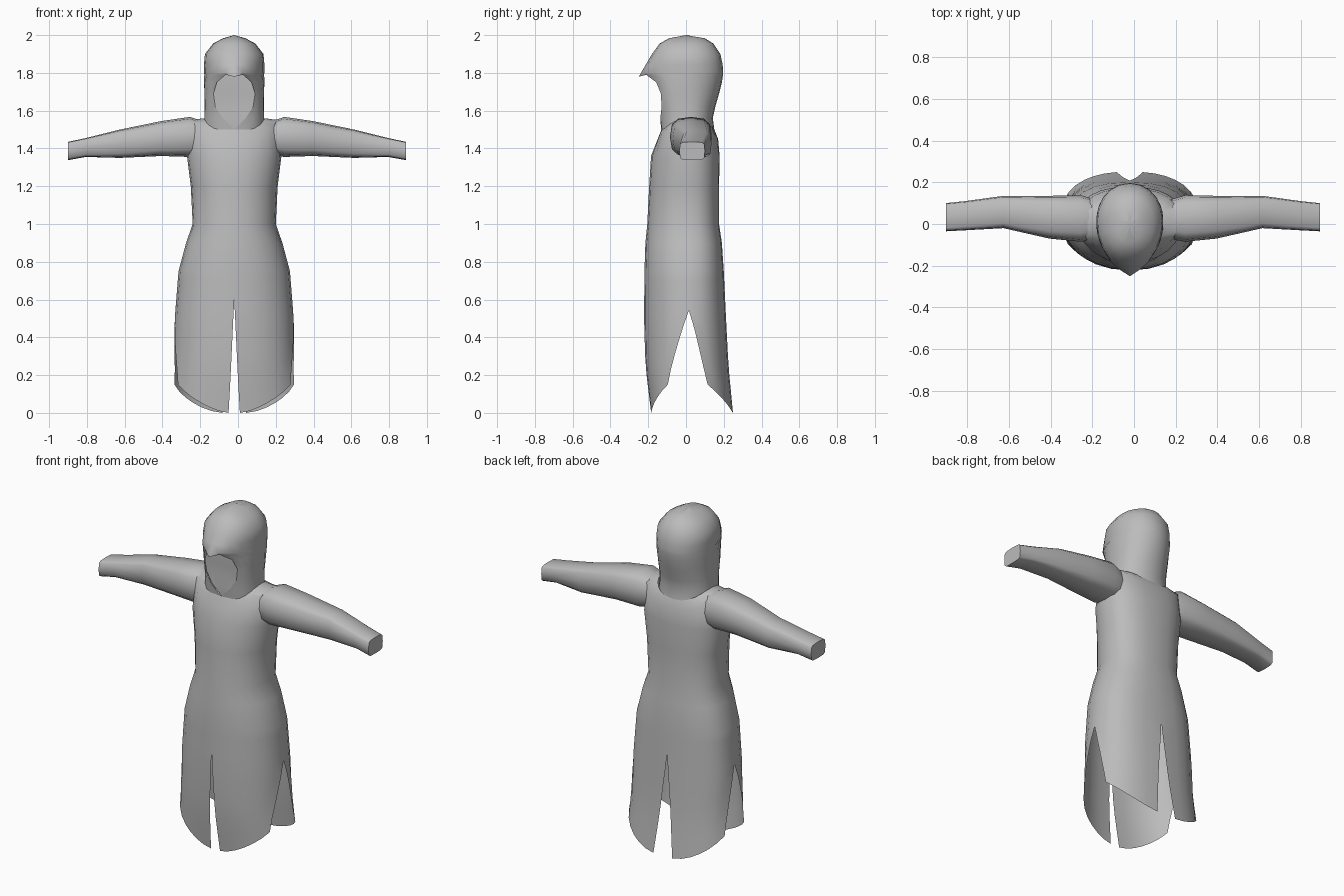
import bpy, bmesh, math

cube = bpy.data.objects.get("Cube")
if cube:
    bpy.data.objects.remove(cube)

cloth = bpy.data.materials.new("grey cloth")
cloth.use_nodes = True
GREY = (0.5, 0.5, 0.5, 1)
cloth.diffuse_color = GREY
cloth.node_tree.nodes["Principled BSDF"].inputs["Base Color"].default_value = GREY

CENTRE = -0.02
PI = math.pi


def add_grid(bm, rows, closed=False):
    """Join rows of points into quads and return the rows of vertices."""
    vs = [[bm.verts.new(p) for p in row] for row in rows]
    n = len(rows[0])
    for upper, lower in zip(vs, vs[1:]):
        for c in range(n if closed else n - 1):
            d = (c + 1) % n
            bm.faces.new((upper[c], lower[c], lower[d], upper[d]))
    return vs


def finish(name, bm, x, angle):
    """Turn half a part into a mirrored, smooth shaded object."""
    bmesh.ops.remove_doubles(bm, verts=bm.verts, dist=0.0005)
    mesh = bpy.data.meshes.new(name)
    bm.to_mesh(mesh)
    bm.free()
    mesh.materials.append(cloth)
    ob = bpy.data.objects.new(name, mesh)
    bpy.context.collection.objects.link(ob)
    ob.location.x = x
    mirror = ob.modifiers.new("Mirror", 'MIRROR')
    mirror.use_clip = True
    bpy.ops.object.select_all(action='DESELECT')
    ob.select_set(True)
    bpy.context.view_layer.objects.active = ob
    bpy.ops.object.modifier_apply(modifier=mirror.name)
    bpy.ops.object.shade_smooth_by_angle(angle=math.radians(angle))


def power(v, e):
    return math.copysign(abs(v) ** e, v)


def ring_point(a, z, w, front, back, front_round=0.93, back_round=0.82):
    """Point on a rounded section: angle 0 is the front, pi the back."""
    mid = 0.015
    e = front_round if math.cos(a) > 0 else back_round
    k = power(math.cos(a), e)
    y = mid + (k * (front - mid) if k > 0 else -k * (back - mid))
    return (w * power(max(math.sin(a), 0), e), y, z)


# Robe outline: height, half width, front y, back y
ROBE = [(1.50, .16, -.13, .15), (1.45, .235, -.15, .17), (1.36, .25, -.185, .178),
        (1.2, .23, -.195, .175), (1.0, .22, -.205, .175), (.9, .255, -.215, .19),
        (.75, .295, -.22, .2), (.5, .315, -.222, .212), (.25, .325, -.215, .225),
        (0, .355, -.185, .25)]


def robe_at(z):
    for a, b in zip(ROBE, ROBE[1:]):
        if z >= b[0]:
            f = (a[0] - z) / (a[0] - b[0])
            return [p + (q - p) * f for p, q in zip(a[1:], b[1:])]
    return ROBE[-1][1:]


# Torso, with the top two rings raised at the shoulders
SPLIT = 0.7
bm = bmesh.new()
levels = [r[0] for r in ROBE if r[0] > SPLIT] + [SPLIT]
rows = []
for z, lift in zip(levels, [.06, .1] + [0] * len(levels)):
    rows.append([ring_point(PI * i / 12, z + lift * math.sin(PI * i / 12) ** 2, *robe_at(z))
                 for i in range(13)])
add_grid(bm, rows)


# Skirt panels, parted at the front, sides and back
def slit(z, top, width):
    return width * max(0, top - z) / top


def panel(is_back):
    out = []
    for r in range(8):
        row = []
        for c in range(7):
            t = c / 6
            side = 1 - t if is_back else t
            z = SPLIT + (0.15 * side ** 1.5 - SPLIT) * r / 7
            if is_back:
                lo, hi = PI / 2 + slit(z, 0.54, 0.54), PI - slit(z, 0.56, 0.12)
            else:
                lo, hi = slit(z, 0.6, 0.07), PI / 2 - slit(z, 0.54, 0.7)
            row.append(ring_point(lo + (hi - lo) * t, z, *robe_at(z)))
        out.append(row)
    return out


add_grid(bm, panel(False))
add_grid(bm, panel(True))
finish("robe", bm, CENTRE, 60)

# Hood: height, half width, front y, back y, half width of the face opening, front roundness
HOOD = [(2.0, 0, 0, 0, 0, .75), (1.983, .06, -.09, .1, 0, .85), (1.955, .112, -.14, .145, 0, .85),
        (1.9, .155, -.18, .182, 0, .9), (1.845, .16, -.212, .194, 0, 1),
        (1.805, .16, -.235, .197, 0, 1.1), (1.79, .16, -.222, .196, .045, 1.05),
        (1.75, .16, -.182, .19, .092, .85), (1.69, .158, -.162, .175, .11, .75),
        (1.62, .157, -.15, .155, .1, .75), (1.56, .16, -.14, .142, .06, .75),
        (1.5, .165, -.132, .15, 0, .75)]
bm = bmesh.new()
rows = []
for z, w, front, back, opening, e in HOOD:
    start = math.asin((opening / w) ** (1 / e)) if opening else 0
    rows.append([ring_point(start + (PI - start) * i / 10, z, w, front, back, e, 0.97)
                 for i in range(11)])
# Pointed brow
rows[5][0] = (0, -0.25, 1.78)
add_grid(bm, rows)
finish("hood", bm, CENTRE, 60)

# Face: a plain panel filling the opening, just inside the rim
bm = bmesh.new()
face_rows = []
for row in rows[6:]:
    x, y, z = row[0]
    y = max(y, -0.135)
    face_rows.append([(x * k, y + 0.004, z) for k in (0, 0.5, 1)])
add_grid(bm, face_rows)
finish("face", bm, CENTRE, 60)

# Sleeves: x, front y, back y, bottom, top
SLEEVE = [(.17, -.07, .115, 1.37, 1.54), (.25, -.085, .138, 1.355, 1.567),
          (.4, -.07, .135, 1.36, 1.545), (.62, -.02, .135, 1.35, 1.5),
          (.8, -.03, .11, 1.355, 1.455), (.895, -.035, .1, 1.338, 1.435)]
bm = bmesh.new()
rows = []
for x, y0, y1, z0, z1 in SLEEVE:
    row = []
    e = 0.8 - 0.45 * x
    for i in range(12):
        a = 2 * PI * i / 12
        row.append((x, (y0 + y1) / 2 - (y1 - y0) / 2 * power(math.cos(a), e),
                    (z0 + z1) / 2 + (z1 - z0) / 2 * power(math.sin(a), e)))
    rows.append(row)
rings = add_grid(bm, rows, closed=True)
bm.faces.new(rings[-1])
finish("sleeves", bm, -0.005, 50)
